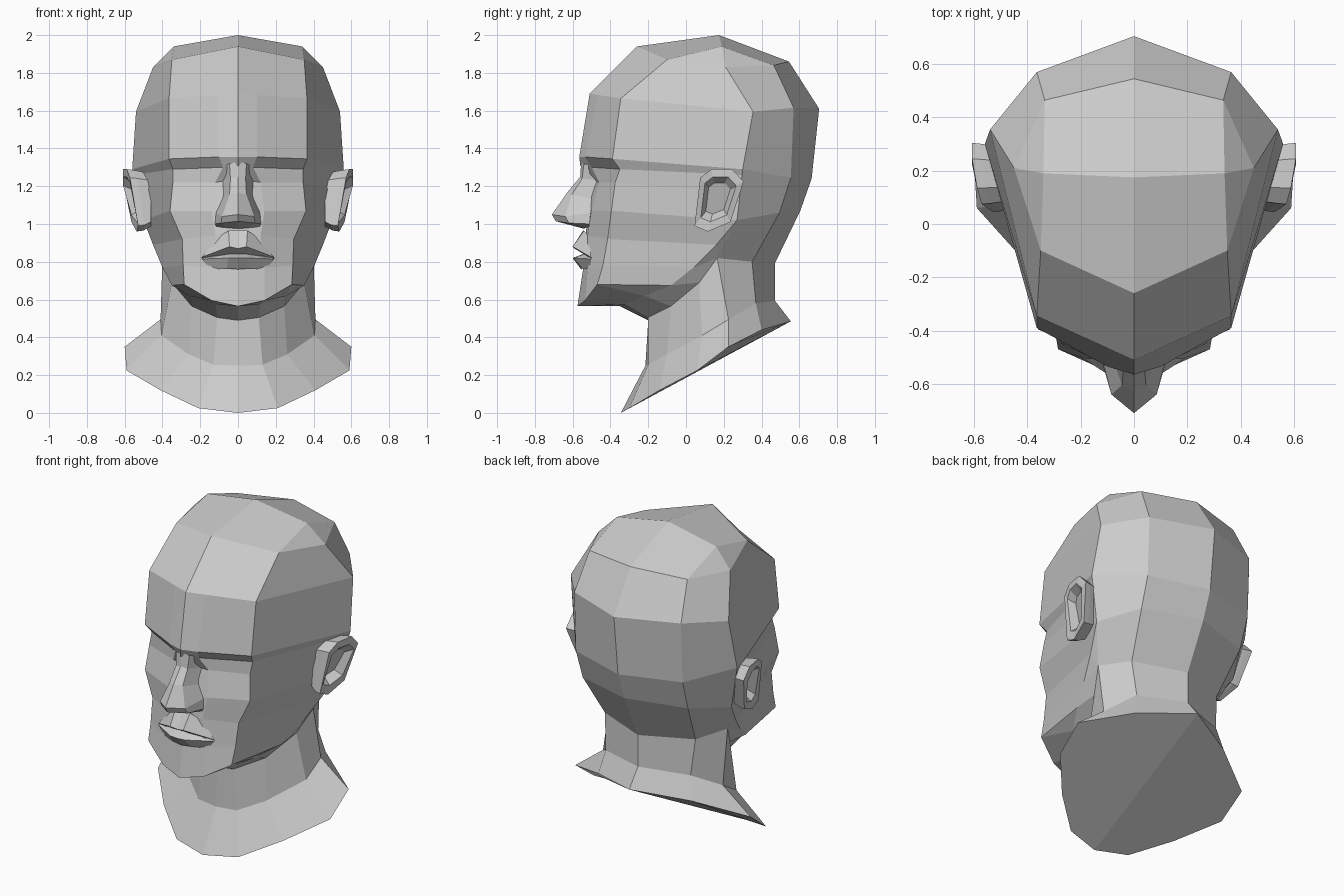
import bpy, bmesh


class Half:
    """Collects faces of the +x half of a part, then mirrors it."""

    def __init__(self):
        self.bm = bmesh.new()
        self.cache = {}

    def face(self, *pts):
        vs = []
        for p in pts:
            if p not in self.cache:
                self.cache[p] = self.bm.verts.new(p)
            if self.cache[p] not in vs:
                vs.append(self.cache[p])
        if len(vs) > 2:
            self.bm.faces.new(vs)

    def loft(self, rows, closed=False):
        for a, b in zip(rows, rows[1:]):
            n = len(a)
            for i in range(n if closed else n - 1):
                j = (i + 1) % n
                self.face(a[i], b[i], b[j], a[j])

    def finish(self, name, recalc=True):
        if recalc:
            bmesh.ops.recalc_face_normals(self.bm, faces=self.bm.faces[:])
        me = bpy.data.meshes.new(name)
        self.bm.to_mesh(me)
        self.bm.free()
        ob = bpy.data.objects.new(name, me)
        bpy.context.collection.objects.link(ob)
        mod = ob.modifiers.new("mirror", 'MIRROR')
        mod.use_clip = True
        mod.merge_threshold = 0.001
        return ob


# Neck loops, front centre round to back centre: top, base, shoulder rim
neck_top = [(0, -.2, .49), (.11, -.2, .505), (.245, -.08, .565), (.35, .07, .69),
            (.40, .165, .82), (.31, .35, .80), (0, .47, .79)]
neck_base = [(0, -.215, .25), (.13, -.2, .255), (.26, -.1, .31), (.405, .085, .41),
             (.41, .225, .495), (.29, .37, .58), (0, .47, .595)]
rim = [(0, -.345, 0), (.21, -.3, .025), (.41, -.14, .12), (.59, .06, .225),
       (.6, .225, .35), (.32, .4, .44), (0, .555, .485)]
neck = Half()
neck.loft([neck_top, neck_base, rim])
neck.face(*rim)
neck.finish("neck_and_shoulders")

# Face rows, centre line out to the side of the head
face = [
    [(0, -.51, 1.69), (.1, -.465, 1.683), (.365, -.345, 1.665), (.54, .355, 1.595)],   # hairline
    [(0, -.565, 1.355), (.1, -.535, 1.355), (.365, -.39, 1.345), (.56, .3, 1.29)],     # brow
    [(0, -.56, 1.31), (.08, -.5, 1.3), (.345, -.35, 1.29), (.553, .297, 1.26)],        # under brow
    [(0, -.5, 1.24), (.12, -.46, 1.22), (.345, -.375, 1.22), (.531, .286, 1.16)],      # eye
    [(0, -.52, 1.07), (.14, -.5, 1.07), (.36, -.395, 1.07), (.50, .27, 1.02)],         # cheek
    [(0, -.53, .95), (.12, -.52, .94), (.295, -.415, .92), (.45, .16, .89)],           # upper lip
    [(0, -.545, .76), (.14, -.52, .77), (.29, -.44, .78), (.40, .04, .77)],            # lower lip
    [(0, -.575, .565), (.14, -.535, .595), (.285, -.47, .68), (.35, -.08, .675)],      # chin
    [(0, -.35, .565), (.12, -.32, .575), (.26, -.22, .62), (.35, -.08, .675)],         # under chin
]
head = Half()
head.loft(face + [neck_top[:4]])

# Back of the skull, side round to back centre
head.loft([
    [face[0][3], (.365, .57, 1.615), (0, .705, 1.61)],
    [face[1][3], (.365, .555, 1.245), (0, .665, 1.24)],
    [face[4][3], (.36, .495, 1.06), (0, .605, 1.07)],
    neck_top[4:],
])

# Jaw angle behind the cheek
head.face(face[4][3], face[5][3], neck_top[4])
head.face(face[5][3], face[6][3], neck_top[4])
head.face(face[6][3], face[7][3], neck_top[3], neck_top[4])

# Crown
front, front_c = (0, -.26, 1.94), (.35, -.1, 1.87)
top, top_c = (0, .175, 2.0), (.34, .19, 1.94)
back, back_c = (0, .545, 1.86), (.335, .465, 1.84)
side = (.45, .21, 1.83)
head.loft([[(0, .705, 1.61), (.365, .57, 1.615)], [back, back_c], [top, top_c], [front, front_c]])
head.face(front, face[0][0], face[0][1], face[0][2], front_c)
head.face(top_c, front_c, side)
head.face(top_c, side, back_c)
head.face(side, face[0][3], (.365, .57, 1.615), back_c)
head.face(side, front_c, face[0][2], face[0][3])
head.finish("head")

# Nose: ridge, ridge edge, cheek base
nose = Half()
nose.loft([
    [(0, -.555, 1.33), (.045, -.54, 1.32), (.09, -.47, 1.3)],
    [(0, -.56, 1.25), (.04, -.55, 1.24), (.09, -.455, 1.23)],
    [(0, -.63, 1.165), (.045, -.605, 1.155), (.09, -.475, 1.13)],
    [(0, -.71, 1.05), (.085, -.64, 1.04), (.12, -.49, 1.06)],
    [(0, -.69, 1.015), (.09, -.62, 1.005), (.125, -.5, 1.0)],
    [(0, -.54, .975), (.06, -.53, .98), (.12, -.5, .985)],
])
nose.finish("nose", recalc=False)

# Mouth: philtrum, upper lip, parting, lower lip, lip base
mouth = Half()
mouth.loft([
    [(0, -.545, .965), (.05, -.54, .965), (.12, -.505, .92)],
    [(0, -.59, .87), (.045, -.6, .88), (.19, -.505, .825)],
    [(0, -.542, .842), (.05, -.54, .84), (.19, -.5, .82)],
    [(0, -.6, .82), (.05, -.595, .82), (.19, -.505, .815)],
    [(0, -.555, .76), (.06, -.548, .765), (.15, -.505, .76)],
])
mouth.finish("mouth", recalc=False)

# Ears: a flared rim around a sunken hollow
outline = [(.075, 1.245), (.135, 1.29), (.245, 1.29), (.305, 1.225),
           (.235, 1.01), (.115, .96), (.045, .99)]
cy = sum(p[0] for p in outline) / len(outline)
cz = sum(p[1] for p in outline) / len(outline)


def ear_ring(scale, dx=0, flat=None):
    ring = []
    for y, z in outline:
        x = .525 + .17 * (y - .05) + .15 * (z - .96) + dx if flat is None else flat
        ring.append((x, cy + (y - cy) * scale, cz + (z - cz) * scale))
    return ring


ear = Half()
hollow = ear_ring(.5, -.045)
ear.loft([ear_ring(.85, flat=.46), ear_ring(.97, -.035), ear_ring(1), ear_ring(.72), hollow], closed=True)
ear.face(*hollow)
ear.finish("ears")
